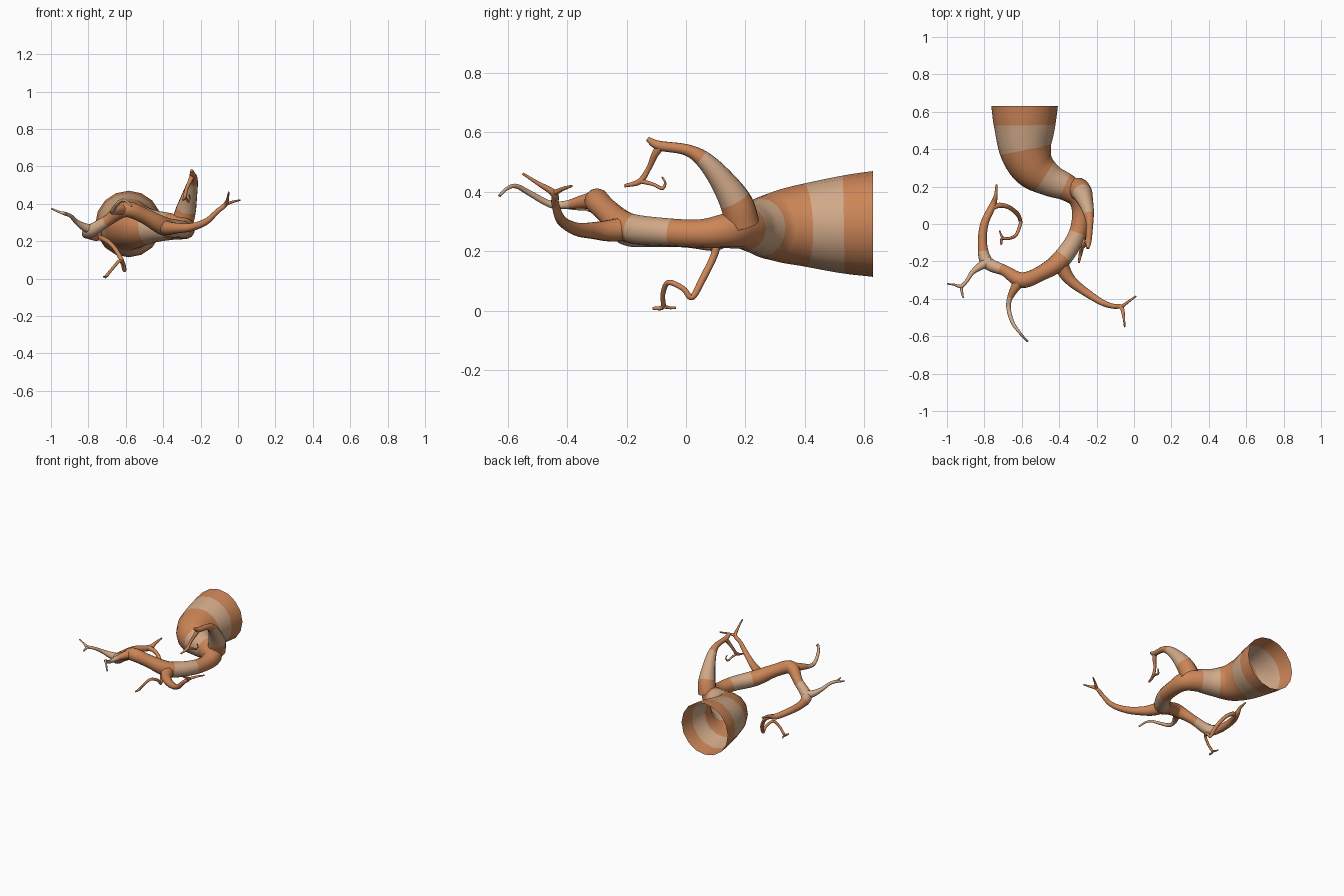
import bpy, bmesh, math
from mathutils import Vector


def material(name, rgb):
    m = bpy.data.materials.new(name)
    m.diffuse_color = (*rgb, 1)
    return m


ORANGE = material("orange_brown_bark", (0.60, 0.235, 0.095))
TAN = material("pale_tan_bark", (0.64, 0.40, 0.25))


def spline(pts, steps):
    """Catmull-Rom through (x, y, z, radius) points; yields (t, centre, radius)."""
    p = [Vector(q) for q in pts]
    p = [2 * p[0] - p[1]] + p + [2 * p[-1] - p[-2]]
    out = []
    for i in range(1, len(p) - 2):
        for s in range(steps):
            u = s / steps
            a, b, c, d = p[i - 1:i + 3]
            v = 0.5 * (2 * b + (c - a) * u + (2 * a - 5 * b + 4 * c - d) * u ** 2
                       + (3 * b - a - 3 * c + d) * u ** 3)
            out.append((i - 1 + u, v.to_3d(), max(v[3], 0.003)))
    end = p[-2]
    out.append((len(pts) - 1, end.to_3d(), end[3]))
    return out


def branch(name, pts, tan=(), sides=12, steps=6, open_start=False):
    """Tapered tube; 'tan' lists the (start, end) ranges along the points that are pale."""
    rings = spline(pts, steps)
    bm = bmesh.new()
    loops, normal = [], None
    for i, (t, c, r) in enumerate(rings):
        d = (rings[min(i + 1, len(rings) - 1)][1] - rings[max(i - 1, 0)][1]).normalized()
        if open_start and i == 0:
            d = Vector((0, -1, 0))          # flat cut end
        if normal is None:
            normal = d.orthogonal()
        normal = (normal - d * normal.dot(d)).normalized()
        side = d.cross(normal)
        loops.append([bm.verts.new(c + r * (math.cos(a) * normal + math.sin(a) * side))
                      for a in (2 * math.pi * k / sides for k in range(sides))])
    for i in range(len(loops) - 1):
        mid = (rings[i][0] + rings[i + 1][0]) / 2
        pale = any(a <= mid <= b for a, b in tan)
        for k in range(sides):
            j = (k + 1) % sides
            f = bm.faces.new((loops[i][k], loops[i][j], loops[i + 1][j], loops[i + 1][k]))
            f.material_index = int(pale)
            f.smooth = True
    cap = bm.faces.new(loops[-1])
    cap.material_index = int(any(b >= len(pts) - 1 for a, b in tan))
    bmesh.ops.recalc_face_normals(bm, faces=bm.faces[:])
    me = bpy.data.meshes.new(name)
    bm.to_mesh(me)
    bm.free()
    me.materials.append(ORANGE)
    me.materials.append(TAN)
    ob = bpy.data.objects.new(name, me)
    bpy.context.collection.objects.link(ob)
    return ob


# Main limb: wide open trunk end, sweeping round to a thin tip
branch("main_limb", [
    (-.585, .63, .292, .178), (-.585, .53, .29, .165), (-.58, .40, .288, .14),
    (-.535, .30, .283, .118), (-.45, .235, .28, .088), (-.36, .195, .278, .072),
    (-.295, .14, .27, .060), (-.283, .05, .26, .048), (-.31, -.07, .265, .047),
    (-.395, -.195, .28, .050), (-.50, -.265, .335, .041), (-.60, -.30, .37, .042),
    (-.69, -.25, .315, .030), (-.785, -.205, .255, .034), (-.81, -.11, .24, .025),
    (-.80, 0, .235, .022), (-.755, .10, .22, .018), (-.74, .15, .24, .010),
    (-.735, .21, .25, .005)],
    tan=[(1, 1.95), (3.7, 4.9), (7.85, 8.75), (12.1, 13.6)], sides=16, open_start=True)

# Rising branch and its twigs
branch("rising_branch", [
    (-.30, .19, .29, .060), (-.28, .17, .36, .056), (-.26, .12, .44, .042),
    (-.243, .06, .508, .029), (-.237, 0, .542, .019), (-.243, -.09, .556, .016),
    (-.247, -.13, .578, .008)], tan=[(1.2, 3.2)])
branch("rising_twig", [
    (-.243, -.085, .555, .015), (-.255, -.105, .525, .012), (-.275, -.125, .48, .009),
    (-.285, -.155, .436, .010), (-.295, -.207, .42, .005)])
branch("rising_curl", [
    (-.283, -.152, .437, .009), (-.275, -.11, .425, .006), (-.265, -.08, .412, .006),
    (-.258, -.07, .43, .004), (-.262, -.08, .45, .003)])

# Right-hand branch with a forked tip
branch("right_branch", [
    (-.40, -.18, .28, .042), (-.375, -.25, .27, .038), (-.33, -.31, .27, .029),
    (-.25, -.37, .275, .022), (-.17, -.42, .305, .017), (-.11, -.44, .36, .013),
    (-.068, -.445, .395, .012), (-.055, -.50, .43, .007), (-.05, -.55, .462, .004)])
branch("right_twig", [
    (-.07, -.445, .395, .010), (-.03, -.415, .41, .007), (.012, -.385, .42, .004)])

# Front branch
branch("front_branch", [
    (-.60, -.29, .37, .036), (-.635, -.34, .368, .025), (-.665, -.40, .357, .015),
    (-.67, -.455, .358, .012), (-.65, -.525, .395, .010), (-.62, -.57, .419, .008),
    (-.595, -.60, .413, .006), (-.568, -.628, .387, .005)], tan=[(1.8, 7)])

# Left branch with a forked tip
branch("left_branch", [
    (-.77, -.20, .26, .030), (-.82, -.225, .275, .022), (-.865, -.26, .305, .013),
    (-.895, -.305, .335, .010), (-.925, -.333, .347, .010), (-.96, -.325, .358, .006),
    (-.998, -.32, .375, .004)], tan=[(0, 6)])
branch("left_twig", [
    (-.925, -.33, .346, .009), (-.92, -.365, .345, .007), (-.913, -.395, .345, .004)],
    tan=[(0, 2)])

# Drooping branch that curls down to the ground
branch("drooping_branch", [
    (-.765, .085, .222, .017), (-.72, .10, .212, .014), (-.67, .09, .175, .012),
    (-.625, .055, .105, .012), (-.608, .02, .045, .010), (-.61, -.01, .075, .009),
    (-.632, -.06, .095, .009), (-.67, -.078, .055, .008), (-.705, -.078, .013, .008),
    (-.71, -.112, .008, .005)])
branch("drooping_twig", [
    (-.70, -.08, .016, .008), (-.712, -.055, .01, .005), (-.718, -.035, .01, .004)])
